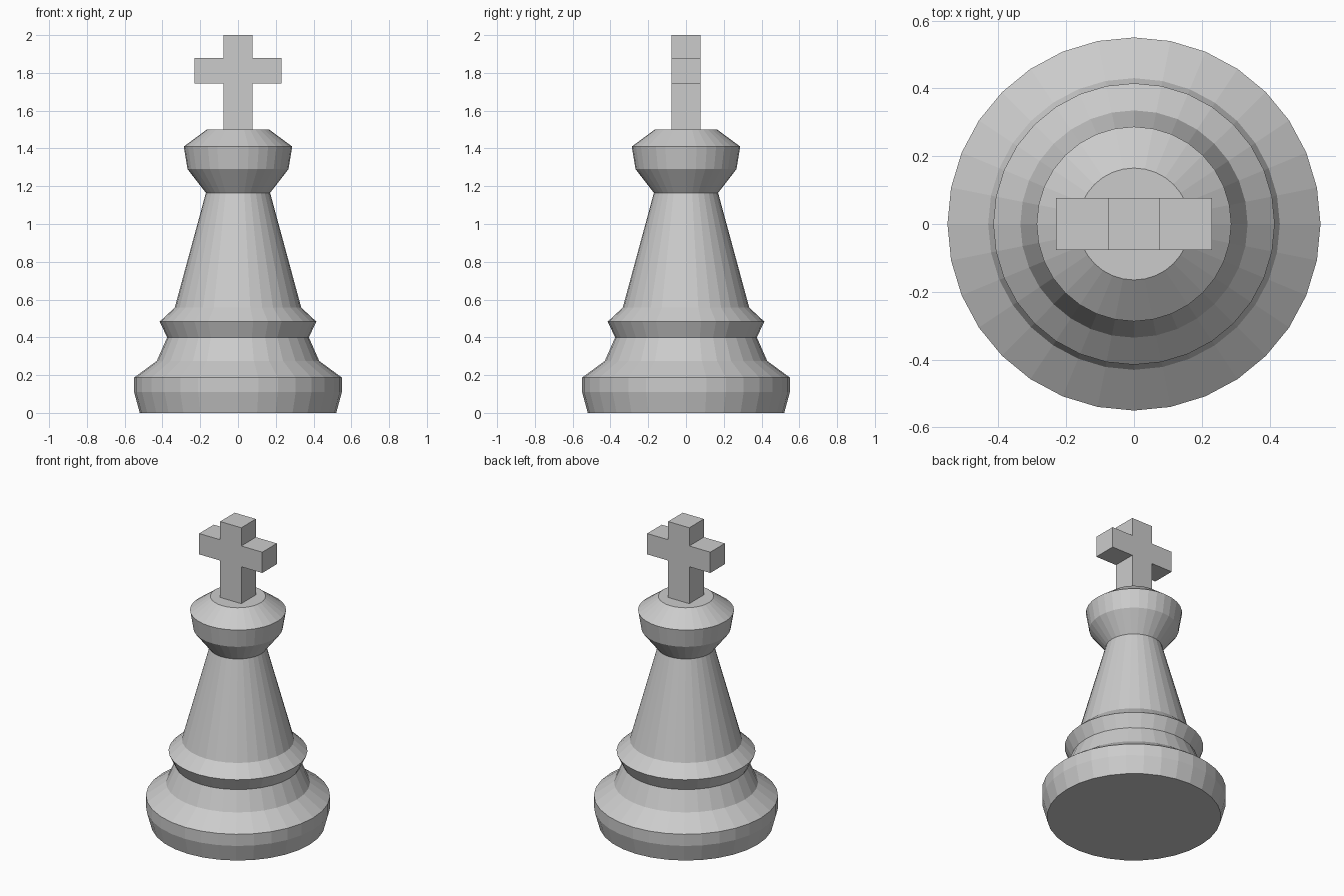
import bpy, bmesh
from math import cos, sin, pi

if "Cube" in bpy.data.objects:
    bpy.data.objects.remove(bpy.data.objects["Cube"])

SIDES = 32


def add_object(name, bm):
    bmesh.ops.recalc_face_normals(bm, faces=bm.faces)
    mesh = bpy.data.meshes.new(name)
    bm.to_mesh(mesh)
    bm.free()
    obj = bpy.data.objects.new(name, mesh)
    bpy.context.collection.objects.link(obj)
    return obj


def lathe(name, profile):
    """Spin (radius, height) points around z and cap both ends."""
    bm = bmesh.new()
    rings = [[bm.verts.new((r * cos(2 * pi * i / SIDES), r * sin(2 * pi * i / SIDES), z))
              for i in range(SIDES)] for r, z in profile]
    for low, high in zip(rings, rings[1:]):
        for i in range(SIDES):
            j = (i + 1) % SIDES
            bm.faces.new((low[i], low[j], high[j], high[i]))
    bm.faces.new(rings[0][::-1])
    bm.faces.new(rings[-1])
    return add_object(name, bm)


def extrude_outline(name, outline, half_depth):
    """Extrude an (x, z) outline evenly along y."""
    bm = bmesh.new()
    face = bm.faces.new([bm.verts.new((x, -half_depth, z)) for x, z in outline])
    new = bmesh.ops.extrude_face_region(bm, geom=[face])["geom"]
    bmesh.ops.translate(bm, vec=(0, 2 * half_depth, 0),
                        verts=[v for v in new if isinstance(v, bmesh.types.BMVert)])
    return add_object(name, bm)


# turned body: foot, collar, tapered stem and crown
lathe("turned_body", [
    (0.52, 0.0), (0.55, 0.11), (0.55, 0.187), (0.43, 0.275), (0.375, 0.40),
    (0.415, 0.483), (0.335, 0.557), (0.17, 1.165), (0.267, 1.29),
    (0.287, 1.41), (0.165, 1.50)])

# cross on top, right half of the outline mirrored to the left
half = [(0.077, 1.50), (0.077, 1.743), (0.23, 1.743),
        (0.23, 1.88), (0.077, 1.88), (0.077, 2.0)]
extrude_outline("top_cross", half + [(-x, z) for x, z in reversed(half)], 0.076)
